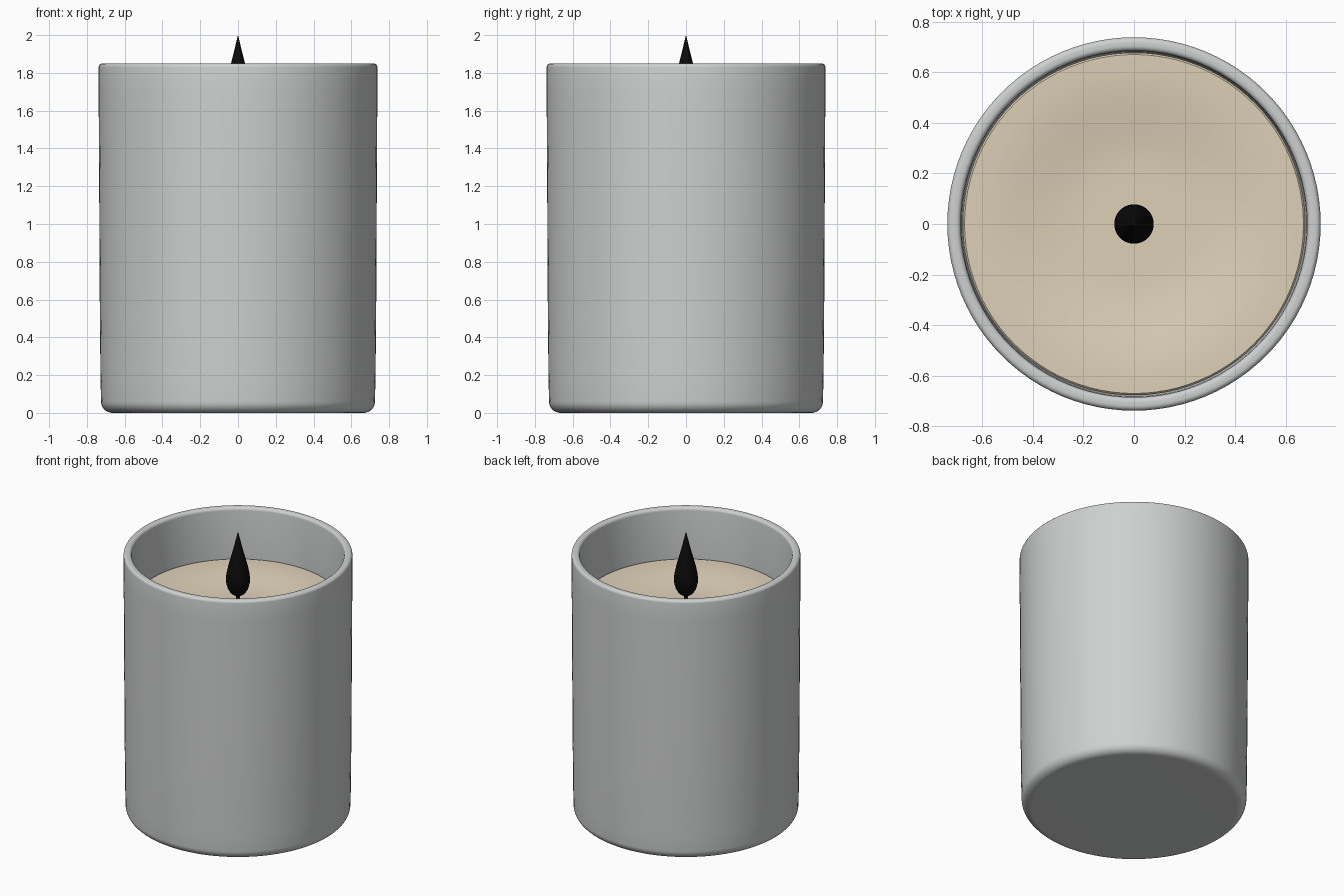
import bpy, bmesh, math

if "Cube" in bpy.data.objects:
    bpy.data.objects.remove(bpy.data.objects["Cube"])


def material(name, rgb):
    m = bpy.data.materials.new(name)
    m.diffuse_color = (*rgb, 1.0)
    m.use_nodes = True
    m.node_tree.nodes["Principled BSDF"].inputs["Base Color"].default_value = m.diffuse_color
    return m


def lathe(name, profile, mat, steps, sharp=40):
    """Revolve an (r, z) profile around the z axis; r = 0 makes a pole."""
    bm = bmesh.new()
    rings = []
    for r, z in profile:
        if r == 0:
            rings.append([bm.verts.new((0, 0, z))] * steps)
        else:
            rings.append([bm.verts.new((r * math.cos(2 * math.pi * i / steps),
                                        r * math.sin(2 * math.pi * i / steps), z))
                          for i in range(steps)])
    for a, b in zip(rings, rings[1:]):
        for i in range(steps):
            j = (i + 1) % steps
            corners = list(dict.fromkeys((a[i], a[j], b[j], b[i])))
            bm.faces.new(corners)
    bmesh.ops.recalc_face_normals(bm, faces=bm.faces)
    mesh = bpy.data.meshes.new(name)
    bm.to_mesh(mesh)
    bm.free()
    mesh.materials.append(mat)
    ob = bpy.data.objects.new(name, mesh)
    bpy.context.collection.objects.link(ob)
    bpy.ops.object.select_all(action='DESELECT')
    ob.select_set(True)
    bpy.context.view_layer.objects.active = ob
    bpy.ops.object.shade_smooth_by_angle(angle=math.radians(sharp))
    return ob


def arc(cr, cz, rr, rz, start, end, n):
    """Elliptical corner points for a profile, angles in degrees."""
    pts = []
    for k in range(n + 1):
        t = math.radians(start + (end - start) * k / n)
        pts.append((cr + rr * math.cos(t), cz + rz * math.sin(t)))
    return pts


ceramic = material("pale grey ceramic", (0.62, 0.635, 0.63))
cream = material("cream wax", (0.72, 0.63, 0.475))
black = material("black", (0.003, 0.003, 0.003))

# Cup: closed base, rounded foot, slightly flared wall, soft rim, hollow inside
cup = [(0, 0), (0.66, 0)]
cup += arc(0.665, 0.06, 0.06, 0.06, -85, 0, 8)
cup += [(0.728, 0.18), (0.732, 0.6), (0.735, 1.2), (0.738, 1.7)]
cup += arc(0.718, 1.83, 0.02, 0.02, 0, 90, 5)
cup += arc(0.705, 1.83, 0.02, 0.02, 90, 180, 5)
cup += [(0.683, 1.5), (0.675, 0.12), (0.62, 0.07), (0, 0.07)]
lathe("cup", cup, ceramic, 96)

# Wax: fills the cup, with a shallow dished top
wax = [(0, 0.08), (0.6, 0.08), (0.672, 0.14), (0.677, 1.485), (0.67, 1.492)]
for k in range(1, 13):
    r = 0.67 * (1 - k / 12)
    s = min(1, max(0, (0.62 - r) / 0.4))
    wax.append((r if k < 12 else 0, 1.492 - 0.04 * s * s * (3 - 2 * s)))
lathe("wax", wax, cream, 96)

# Wick stem
lathe("wick", [(0, 1.44), (0.012, 1.44), (0.012, 1.58), (0, 1.58)], black, 16)

# Teardrop flame
flame = [(0, 1.545), (0.025, 1.55), (0.048, 1.567), (0.066, 1.597), (0.076, 1.635),
         (0.078, 1.67), (0.073, 1.71), (0.063, 1.755), (0.05, 1.805),
         (0.037, 1.85), (0.023, 1.905), (0.01, 1.96), (0, 2.0)]
lathe("flame", flame, black, 32, 60)
